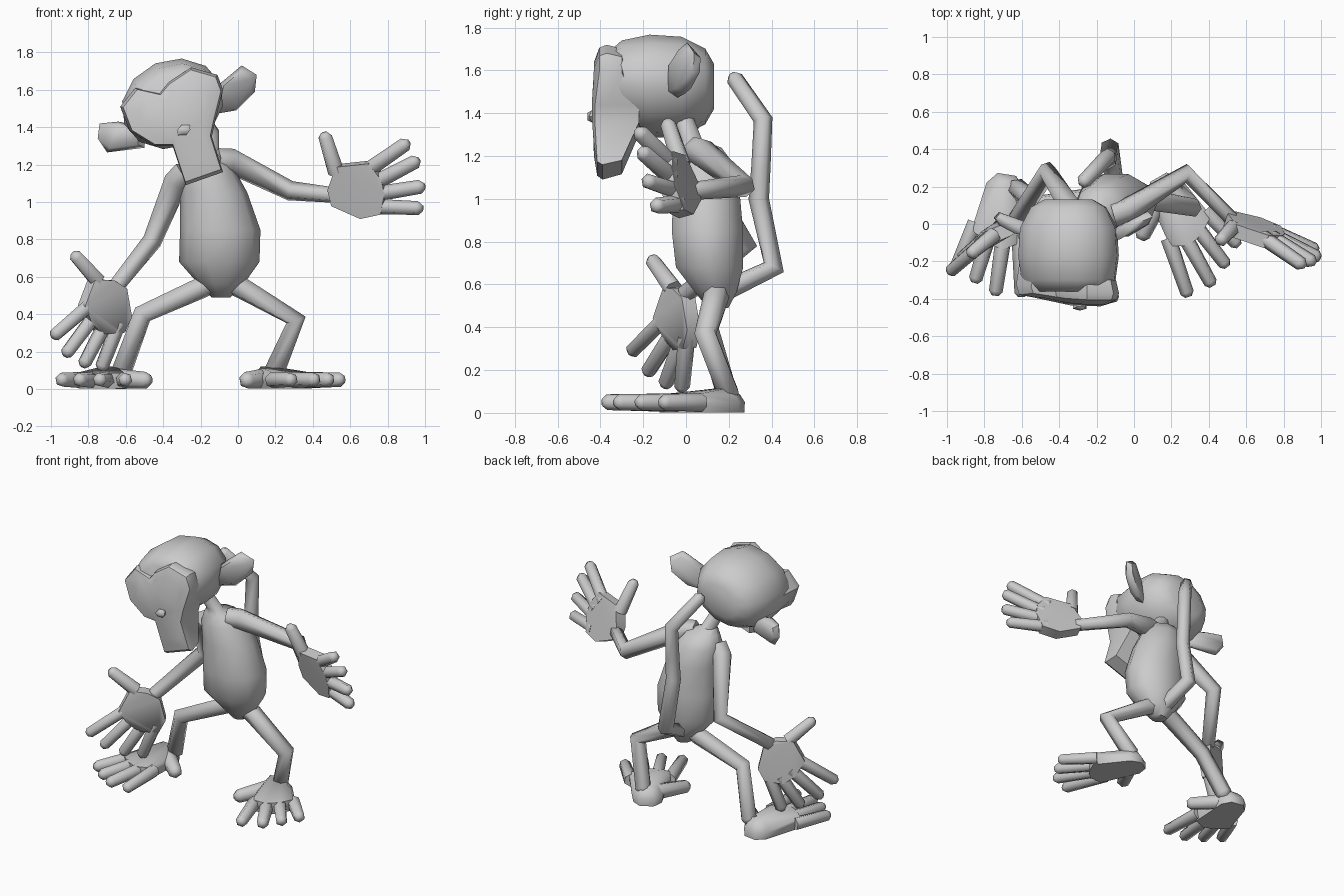
import bpy, bmesh, math
from mathutils import Vector as V

if "Cube" in bpy.data.objects:
    bpy.data.objects.remove(bpy.data.objects["Cube"])


def finish(name, bm, angle=40):
    bmesh.ops.recalc_face_normals(bm, faces=bm.faces[:])
    me = bpy.data.meshes.new(name)
    bm.to_mesh(me)
    bm.free()
    ob = bpy.data.objects.new(name, me)
    bpy.context.collection.objects.link(ob)
    bpy.ops.object.select_all(action='DESELECT')
    ob.select_set(True)
    bpy.context.view_layer.objects.active = ob
    bpy.ops.object.shade_smooth_by_angle(angle=math.radians(angle))
    return ob


def loft(name, rings, angle=40):
    bm = bmesh.new()
    rows = [[bm.verts.new(p) for p in r] for r in rings]
    for a, b in zip(rows, rows[1:]):
        for i in range(len(a)):
            j = (i + 1) % len(a)
            bm.faces.new((a[i], a[j], b[j], b[i]))
    bm.faces.new(rows[0])
    bm.faces.new(rows[-1])
    return finish(name, bm, angle)


def tube(name, pts, radii, sides=6):
    """Limb through points, with a small rounded cap at the far end."""
    pts = [V(p) for p in pts]
    d = (pts[-1] - pts[-2]).normalized()
    pts.append(pts[-1].copy())
    pts[-2] = pts[-1] - d * radii[-1] * 0.6
    radii = list(radii) + [radii[-1] * 0.5]
    rings, u = [], None
    for i, p in enumerate(pts):
        t = V()
        if i:
            t += (p - pts[i - 1]).normalized()
        if i < len(pts) - 1:
            t += (pts[i + 1] - p).normalized()
        t.normalize()
        if u is None:
            u = t.orthogonal()
        u = (u - t * u.dot(t)).normalized()
        w = t.cross(u)
        rings.append([p + radii[i] * (u * math.cos(a) + w * math.sin(a))
                      for a in (math.tau * k / sides for k in range(sides))])
    return loft(name, rings, 70)


def hull(name, pts, angle=50):
    bm = bmesh.new()
    for p in pts:
        bm.verts.new(p)
    res = bmesh.ops.convex_hull(bm, input=bm.verts[:])
    junk = {g for g in res['geom_interior'] + res['geom_unused'] if isinstance(g, bmesh.types.BMVert)}
    bmesh.ops.delete(bm, geom=list(junk), context='VERTS')
    return finish(name, bm, angle)


# Torso and neck: stacked ellipses (cx, cy, z, rx, ry)
body = [(-.09, .15, .49, .05, .05), (-.09, .14, .56, .12, .1), (-.1, .11, .68, .215, .165),
        (-.095, .1, .85, .215, .175), (-.13, .095, 1.05, .18, .162),
        (-.165, .085, 1.17, .15, .14), (-.18, .07, 1.24, .11, .1), (-.2, .03, 1.27, .055, .05),
        (-.26, -.02, 1.4, .05, .05)]
loft("torso", [[V((cx + rx * math.cos(a), cy + ry * math.sin(a), z))
                for a in (math.tau * k / 10 for k in range(10))] for cx, cy, z, rx, ry in body], 50)

# Head: ellipses stacked along y, rolled sideways (y, rx, rz)
ROLL = math.radians(23)
def rolled(cx, cz, x, z, y):
    return V((cx + x * math.cos(ROLL) - z * math.sin(ROLL), y,
              cz + x * math.sin(ROLL) + z * math.cos(ROLL)))
skull = [(.13, .14, .1), (.09, .21, .17), (-.02, .27, .225), (-.17, .28, .235),
         (-.3, .265, .205), (-.36, .22, .15)]
loft("skull", [[rolled(-.35, 1.525, rx * math.cos(a), rz * math.sin(a), y)
                for a in (math.tau * k / 12 for k in range(12))] for y, rx, rz in skull], 50)

# Face: heart-shaped brow running down into the muzzle (x, z), outer lobe set back
face = [(-.63, 1.51), (-.55, 1.61), (-.42, 1.58), (-.37, 1.64), (-.25, 1.72), (-.11, 1.68),
        (-.08, 1.6), (-.12, 1.44), (-.14, 1.35), (-.08, 1.16), (-.28, 1.09), (-.35, 1.3),
        (-.45, 1.3), (-.58, 1.38)]
def face_ring(y, s, brow, jaw):
    def depth(x, z):
        base = brow if z > 1.55 else jaw if z < 1.25 else y
        return base + .15 * max(0, -.32 - x)
    return [V((-.31 + (x + .31) * s, depth(x, z), 1.45 + (z - 1.45) * s)) for x, z in face]
loft("face", [face_ring(-.22, .93, -.3, -.3), face_ring(-.37, 1, -.37, -.39),
              face_ring(-.425, .95, -.405, -.415), face_ring(-.44, .7, -.43, -.43)], 40)

# Nose
bm = bmesh.new()
bmesh.ops.create_icosphere(bm, subdivisions=1, radius=1)
for v in bm.verts:
    v.co = rolled(-.29, 1.385, v.co.x * .045, v.co.z * .03, -.44 + v.co.y * .025)
finish("nose", bm)

# Ears: rounded pads, rim outline (x, z)
for side, base, rim in (
        ("right", -.12, [(-.13, 1.47), (-.1, 1.63), (.02, 1.73), (.1, 1.68), (.09, 1.59), (-.01, 1.49)]),
        ("left", -.54, [(-.5, 1.29), (-.7, 1.265), (-.75, 1.34), (-.74, 1.42), (-.64, 1.43), (-.5, 1.4)])):
    mx, mz = sum(p[0] for p in rim) / 6, sum(p[1] for p in rim) / 6
    pts = []
    for x, z in rim:
        y = -.05 + .4 * abs(x - base)
        pts += [(x, y, z), (mx + (x - mx) * .75, y - .04, mz + (z - mz) * .75),
                (mx + (x - mx) * .75, y + .03, mz + (z - mz) * .75)]
    hull("ear_" + side, pts, 60)

# Tail
tube("tail", [(-.1, .18, .57), (-.13, .41, .68), (-.14, .34, 1.0), (-.14, .35, 1.15),
              (-.14, .36, 1.37), (-.28, .215, 1.58)], [.05, .052, .048, .045, .045, .04])


# Hands: palm hull between wrist and knuckles, plus tapering digits
def hand(side, wrist, knuckles, tips, thumb):
    W, K, T = V(wrist), [V(k) for k in knuckles], [V(t) for t in tips]
    n = (K[0] - W).cross(K[-1] - W).normalized()
    across = (K[0] - K[-1]).normalized()
    rim = [W + across * .045, W - across * .045, V(thumb[0]) * 1.1 - W * .1,
           K[-1] * .55 + W * .45 - across * .085, K[0] + across * .03, K[-1] - across * .035]
    rim += [k + (k - W).normalized() * .015 for k in K]
    hull("palm_" + side, [p + n * s for p in rim for s in (.037, -.037)])
    for i, (k, t) in enumerate(zip(K, T)):
        tube(f"finger_{side}_{i}", [k - (t - k) * .15, t], [.042, .038])
    tube("thumb_" + side, [V(thumb[0]) * .85 + W * .15, thumb[1]], [.046, .038])


hand("right", (.5, .03, 1.03),
     [(.715, -.09, 1.185), (.765, -.09, 1.12), (.78, -.08, 1.05), (.765, -.05, .975)],
     [(.91, -.225, 1.32), (.965, -.21, 1.225), (.995, -.185, 1.085), (.985, -.145, .967)],
     [(.53, -.03, 1.18), (.46, -.09, 1.37)])
hand("left", (-.645, -.01, .56),
     [(-.815, -.11, .43), (-.79, -.07, .36), (-.73, -.03, .31), (-.65, .0, .32)],
     [(-.99, -.26, .28), (-.925, -.185, .18), (-.83, -.1, .12), (-.735, -.02, .1)],
     [(-.77, -.07, .585), (-.88, -.165, .725)])

# Arms
tube("arm_right", [(-.11, .05, 1.22), (-.04, .07, 1.22), (.28, .27, 1.06), (.54, .01, 1.035)],
     [.07, .068, .054, .042])
tube("arm_left", [(-.28, .05, 1.16), (-.33, .07, 1.11), (-.46, .28, .79), (-.66, -.02, .54)],
     [.07, .068, .054, .045])

# Legs
tube("leg_right", [(-.1, .14, .6), (.02, .14, .54), (.31, .09, .37), (.18, .21, .06)],
     [.065, .06, .055, .055])
tube("leg_left", [(-.09, .14, .6), (-.2, .14, .54), (-.51, .1, .4), (-.635, .2, .06)],
     [.065, .06, .055, .055])

# Feet: one layout (along, across) turned and mirrored for each side
TOES = [(.635, -.18), (.65, -.04), (.6, .08), (.535, .19)]
BASES = [(.35, -.13), (.4, -.04), (.38, .05), (.32, .14)]


def foot(side, heel, turn, flip):
    d = V((math.sin(turn), -math.cos(turn), 0))
    n = V((math.cos(turn), math.sin(turn), 0)) * flip
    def at(p, z):
        return V((heel[0], heel[1], z)) + d * p[0] + n * p[1]
    sole = [(0, -.05), (0, .05), (.06, -.1), (.06, .1)] + BASES
    hull("sole_" + side, [at((a * .97, b * .9), .002) for a, b in sole] + [at(b, .085) for b in BASES] +
         [at(p, .05) for p in sole] +
         [at((a + .02, b * .8), .085) for a, b in sole[:4]] + [at((.05, -.04), .12), at((.06, .04), .12)], 60)
    for i, (b, t) in enumerate(zip(BASES, TOES)):
        tube(f"toe_{side}_{i}", [at((b[0] - .04, b[1] * .9), .048), at(t, .05)], [.044, .038])
    tube("big_toe_" + side, [at((.1, -.04), .056), at((.24, -.25), .046)], [.055, .045])


foot("right", (.13, .25), math.radians(30), 1)
foot("left", (-.68, .265), math.radians(-9), -1)
